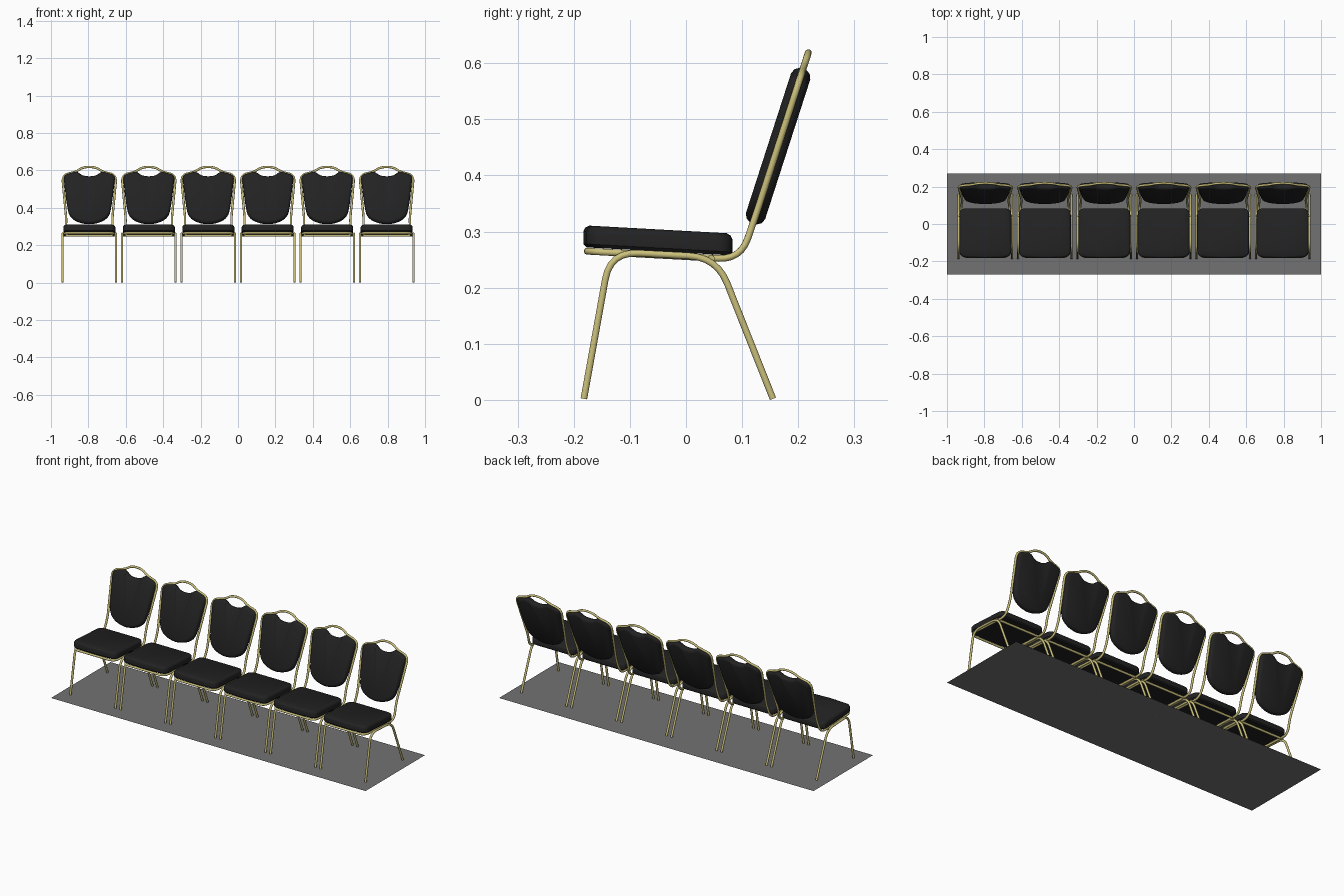
import bpy, bmesh
from mathutils import Vector

if "Cube" in bpy.data.objects:
    bpy.data.objects.remove(bpy.data.objects["Cube"])


def material(name, rgb):
    m = bpy.data.materials.new(name)
    m.diffuse_color = (*rgb, 1)
    m.use_nodes = True
    m.node_tree.nodes["Principled BSDF"].inputs["Base Color"].default_value = m.diffuse_color
    return m


GOLD = material("brushed gold", (0.60, 0.53, 0.20))
BLACK = material("black fabric", (0.016, 0.016, 0.016))
GREY = material("grey floor", (0.17, 0.17, 0.17))


def rounded(points, reach, closed=False, steps=6):
    """Replace each corner of a path by a smooth bend."""
    pts = [Vector(p) for p in points]
    n, out = len(pts), []
    for i, p in enumerate(pts):
        if not closed and i in (0, n - 1):
            out.append(p)
            continue
        a, b = pts[i - 1] - p, pts[(i + 1) % n] - p
        s = p + a.normalized() * min(reach, a.length * 0.48)
        e = p + b.normalized() * min(reach, b.length * 0.48)
        for k in range(steps + 1):
            t = k / steps
            out.append(s * (1 - t) ** 2 + p * 2 * t * (1 - t) + e * t * t)
    return out


def tube(name, path, closed=False, radius=0.0062):
    cu = bpy.data.curves.new(name, 'CURVE')
    cu.dimensions = '3D'
    cu.bevel_depth = radius
    cu.bevel_resolution = 3
    cu.use_fill_caps = True
    sp = cu.splines.new('POLY')
    sp.points.add(len(path) - 1)
    for q, p in zip(sp.points, path):
        q.co = (*p, 1)
    sp.use_cyclic_u = closed
    sp.use_smooth = True
    cu.materials.append(GOLD)
    ob = bpy.data.objects.new(name, cu)
    bpy.context.collection.objects.link(ob)
    bpy.ops.object.select_all(action='DESELECT')
    ob.select_set(True)
    bpy.context.view_layer.objects.active = ob
    bpy.ops.object.convert(target='MESH')
    return bpy.context.view_layer.objects.active


def pillow(name, outline, centre, rings, place):
    """Stack scaled copies of an outline into a soft cushion."""
    bm = bmesh.new()
    c = Vector(centre)
    loops = []
    for scale, h in rings:
        loops.append([bm.verts.new(place(c + (p - c) * scale, h)) for p in outline])
    n = len(outline)
    for lo, hi in zip(loops, loops[1:]):
        for i in range(n):
            j = (i + 1) % n
            bm.faces.new((lo[i], lo[j], hi[j], hi[i]))
    bm.faces.new(loops[0][::-1])
    bm.faces.new(loops[-1])
    bmesh.ops.recalc_face_normals(bm, faces=bm.faces)
    me = bpy.data.meshes.new(name)
    bm.to_mesh(me)
    bm.free()
    me.materials.append(BLACK)
    ob = bpy.data.objects.new(name, me)
    bpy.context.collection.objects.link(ob)
    bpy.ops.object.select_all(action='DESELECT')
    ob.select_set(True)
    bpy.context.view_layer.objects.active = ob
    bpy.ops.object.shade_smooth_by_angle(angle=0.7)
    return ob


def back_y(z):
    return 0.115 + (z - 0.3) * 0.323


def mirror_x(half):
    """Path from +x to x=0, continued to -x."""
    return half + [(-p[0], *p[1:]) for p in reversed(half) if p[0] > 0]


parts = []

# main frame: front bar, side rails, back posts and top arch in one loop
half = [(0.132, -0.176, 0.265), (0.130, 0.097, 0.250)]
half += [(x, back_y(z), z) for x, z in
         ((0.122, 0.33), (0.145, 0.576), (0.072, 0.592), (0.04, 0.614), (0, 0.620))]
parts.append(tube("seat_and_back_frame", rounded(mirror_x(half), 0.04, True), True))

# bent leg pairs, one on each side
for side, label in ((1, "right"), (-1, "left")):
    x = side * 0.143
    legs = [(x, -0.182, 0.002), (x, -0.135, 0.264), (x, 0.055, 0.254), (x, 0.155, 0.002)]
    parts.append(tube(label + "_legs", rounded(legs, 0.05)))

# rear cross bar under the seat
parts.append(tube("rear_cross_bar", [Vector((-0.143, 0.045, 0.252)), Vector((0.143, 0.045, 0.252))]))

# seat cushion, sloping down to the back
seat_shape = rounded([(0.139, -0.176), (0.139, 0.083), (-0.139, 0.083),
                      (-0.139, -0.176), (0, -0.184)], 0.035, True)
parts.append(pillow(
    "seat", seat_shape, (0, -0.048),
    [(0.96, 0), (1, 0.006), (1, 0.028), (0.975, 0.035), (0.92, 0.039)],
    lambda p, h: (p.x, p.y, 0.272 - 0.055 * (p.y + 0.18) + h)))

# shield-shaped back cushion with a scooped top
shield = mirror_x([(0.05, 0.320), (0.088, 0.338), (0.110, 0.365), (0.122, 0.43),
                   (0.139, 0.573), (0.100, 0.584), (0.066, 0.594),
                   (0.045, 0.576), (0.02, 0.567)])
shield = rounded(shield + [(-0.0, 0.312)], 0.02, True, 3)
parts.append(pillow(
    "back_cushion", shield, (0, 0.45),
    [(0.90, -0.018), (0.96, -0.014), (1, -0.005), (1, 0.005), (0.96, 0.014), (0.90, 0.018)],
    lambda p, h: (p.x, back_y(p.y) + h * 0.95, p.y - h * 0.31)))

# row of six chairs sharing the same meshes
for i in range(6):
    x = -0.795 + i * 0.318
    for ob in parts:
        item = ob if i == 0 else ob.copy()
        if i:
            bpy.context.collection.objects.link(item)
        item.location.x = x

# floor panel under the row
bm = bmesh.new()
bm.faces.new([bm.verts.new((x, y, 0)) for x, y in
              ((-1, -0.27), (1, -0.27), (1, 0.27), (-1, 0.27))])
me = bpy.data.meshes.new("floor_panel")
bm.to_mesh(me)
bm.free()
me.materials.append(GREY)
bpy.context.collection.objects.link(bpy.data.objects.new("floor_panel", me))
